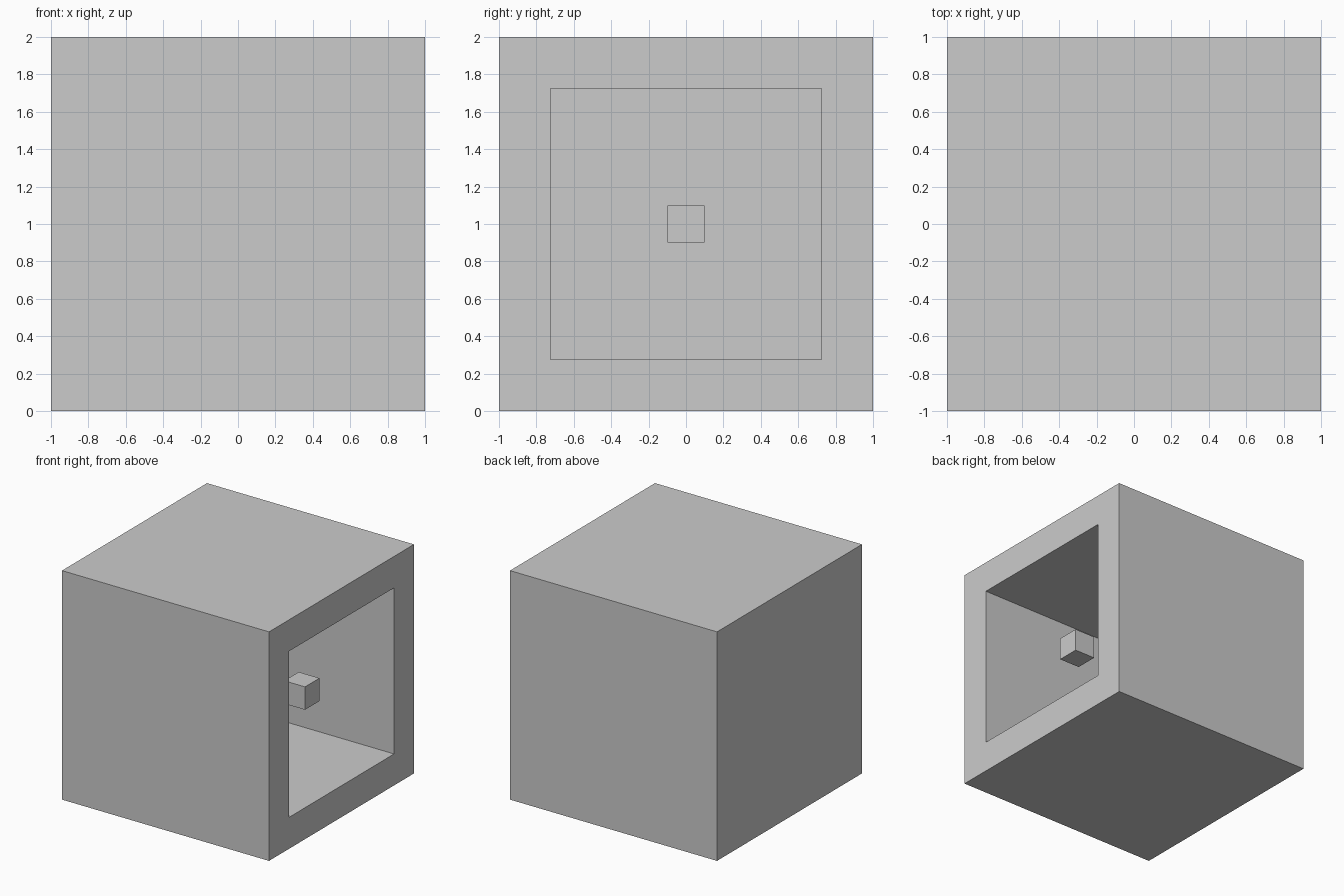
import bpy, bmesh
from mathutils import Vector

if "Cube" in bpy.data.objects:
    bpy.data.objects.remove(bpy.data.objects["Cube"])

WALL = 0.275


def cube_object(name, size, centre, edit=None):
    bm = bmesh.new()
    bmesh.ops.create_cube(bm, size=size)
    if edit:
        edit(bm)
    bmesh.ops.recalc_face_normals(bm, faces=bm.faces)
    mesh = bpy.data.meshes.new(name)
    bm.to_mesh(mesh)
    bm.free()
    obj = bpy.data.objects.new(name, mesh)
    obj.location = centre
    bpy.context.collection.objects.link(obj)
    return obj


# Hollow the box from its right side, leaving equal walls
def hollow(bm):
    bm.normal_update()
    face = max(bm.faces, key=lambda f: f.calc_center_median().x)
    bmesh.ops.inset_region(bm, faces=[face], thickness=WALL,
                           use_even_offset=True)
    ext = bmesh.ops.extrude_discrete_faces(bm, faces=[face])
    bmesh.ops.translate(bm, verts=ext["faces"][0].verts,
                        vec=Vector((-(2 - WALL), 0, 0)))


cube_object("hollow_box", 2.0, (0, 0, 1), hollow)

# Small block floating just inside the opening
cube_object("floating_block", 0.2, (0.617, 0, 1))
